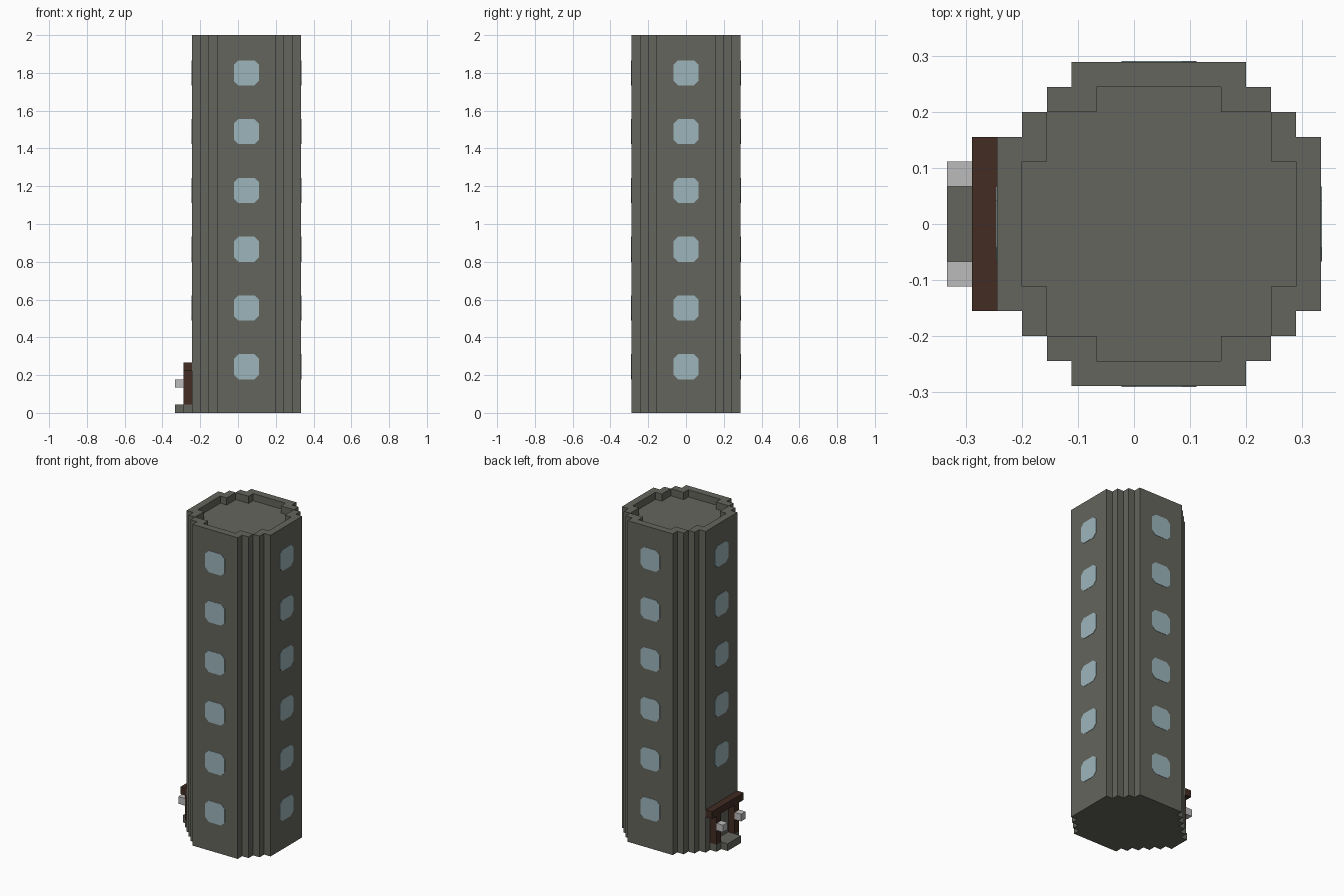
import bpy, bmesh
from math import pi
from mathutils import Matrix

default = bpy.data.objects.get("Cube")
if default:
    bpy.data.objects.remove(default, do_unlink=True)

U = 2 / 45            # block size
CENTRE = U            # tower axis along x, in front of which the porch sticks out
WALL = 6.5            # blocks from the axis to each flat wall
HEIGHT = 45


def material(name, r, g, b):
    mat = bpy.data.materials.new(name)
    mat.use_nodes = True
    mat.diffuse_color = (r, g, b, 1)
    mat.node_tree.nodes["Principled BSDF"].inputs["Base Color"].default_value = (r, g, b, 1)
    return mat


stone = material("grey stone", 0.128, 0.13, 0.11)
glass = material("pale blue glass", 0.335, 0.46, 0.5)
wood = material("dark brown wood", 0.054, 0.025, 0.017)
lamp = material("light grey lamp", 0.5, 0.5, 0.5)


def finish(name, bm, mat):
    bmesh.ops.recalc_face_normals(bm, faces=bm.faces)
    mesh = bpy.data.meshes.new(name)
    bm.to_mesh(mesh)
    bm.free()
    mesh.materials.append(mat)
    obj = bpy.data.objects.new(name, mesh)
    bpy.context.collection.objects.link(obj)
    return obj


def add_prism(bm, outline, low, high, matrix):
    """Extrude an outline (in blocks) along its local z."""
    verts = [bm.verts.new(matrix @ Matrix.Translation((x * U, y * U, low * U)).translation)
             for x, y in outline]
    face = bm.faces.new(verts)
    ext = bmesh.ops.extrude_face_region(bm, geom=[face])
    shift = matrix.to_3x3() @ Matrix.Translation((0, 0, (high - low) * U)).translation
    bmesh.ops.translate(bm, vec=shift, verts=[g for g in ext["geom"]
                                              if isinstance(g, bmesh.types.BMVert)])
    # Keep the starting cap so that the prism stays closed
    if not face.is_valid:
        bm.faces.new(verts)


def stepped_outline(corners):
    """Repeat one quadrant of stair corners around the axis."""
    quarter = []
    for i, (x, y) in enumerate(corners):
        quarter.append((x, y))
        if i + 1 < len(corners):
            quarter.append((corners[i + 1][0], y))
    points = []
    for _ in range(4):
        points += quarter
        quarter = [(-y, x) for x, y in quarter]
    return points


def box(name, x, y, z, mat):
    """Box from ranges measured in blocks."""
    bm = bmesh.new()
    outline = [(x[0], y[0]), (x[1], y[0]), (x[1], y[1]), (x[0], y[1])]
    add_prism(bm, outline, z[0], z[1], Matrix.Translation((CENTRE, 0, 0)))
    return finish(name, bm, mat)


axis = Matrix.Translation((CENTRE, 0, 0))

# Tower shaft with stepped corners
bm = bmesh.new()
add_prism(bm, stepped_outline([(6.5, 3.5), (5.5, 4.5), (4.5, 5.5), (3.5, 6.5)]), 0, HEIGHT, axis)
tower = finish("tower", bm, stone)

# Sunken roof, cut one block deep inside the parapet
bm = bmesh.new()
add_prism(bm, stepped_outline([(5.5, 2.5), (4.5, 4.5), (2.5, 5.5)]), HEIGHT - 1, HEIGHT + 1, axis)
cutter = finish("roof_cutter", bm, stone)
cutter.hide_render = True
cut = tower.modifiers.new("sunken roof", "BOOLEAN")
cut.operation = "DIFFERENCE"
cut.solver = "EXACT"
cut.object = cutter
bpy.context.view_layer.objects.active = tower
bpy.ops.object.modifier_apply(modifier=cut.name)
bpy.data.objects.remove(cutter, do_unlink=True)

# Windows: a column of thin chamfered panes on each wall
pane = stepped = [(1.5, 0.95), (0.95, 1.5)]
pane = []
for _ in range(4):
    pane += stepped
    stepped = [(-y, x) for x, y in stepped]

for side, name in enumerate(["left", "back", "right", "front"]):
    bm = bmesh.new()
    for floor in range(6):
        if name == "right" and floor == 0:
            continue                      # the doorway takes this place
        place = (axis @ Matrix.Rotation(side * pi / 2, 4, "Z")
                 @ Matrix.Translation((WALL * U, 0, (5.5 + 7 * floor) * U))
                 @ Matrix.Rotation(pi / 2, 4, "Y"))
        add_prism(bm, pane, -0.03, 0.04, place)
    finish(name + "_windows", bm, glass)

# Doorway on the right wall
near, mid, far = -WALL, -WALL - 1, -WALL - 2
box("door_sill", (mid, near), (-2.5, 2.5), (0, 1), stone)
box("door_step", (far, mid), (-1.5, 1.5), (0, 1), stone)
box("door_lintel", (mid, near), (-3.5, 3.5), (5, 6), wood)
for label, s in (("front", -1), ("back", 1)):
    span = sorted((1.5 * s, 2.5 * s))
    box(label + "_door_post", (mid, near), span, (1, 5), wood)
    box(label + "_door_lamp", (far, mid), span, (3, 4), lamp)
